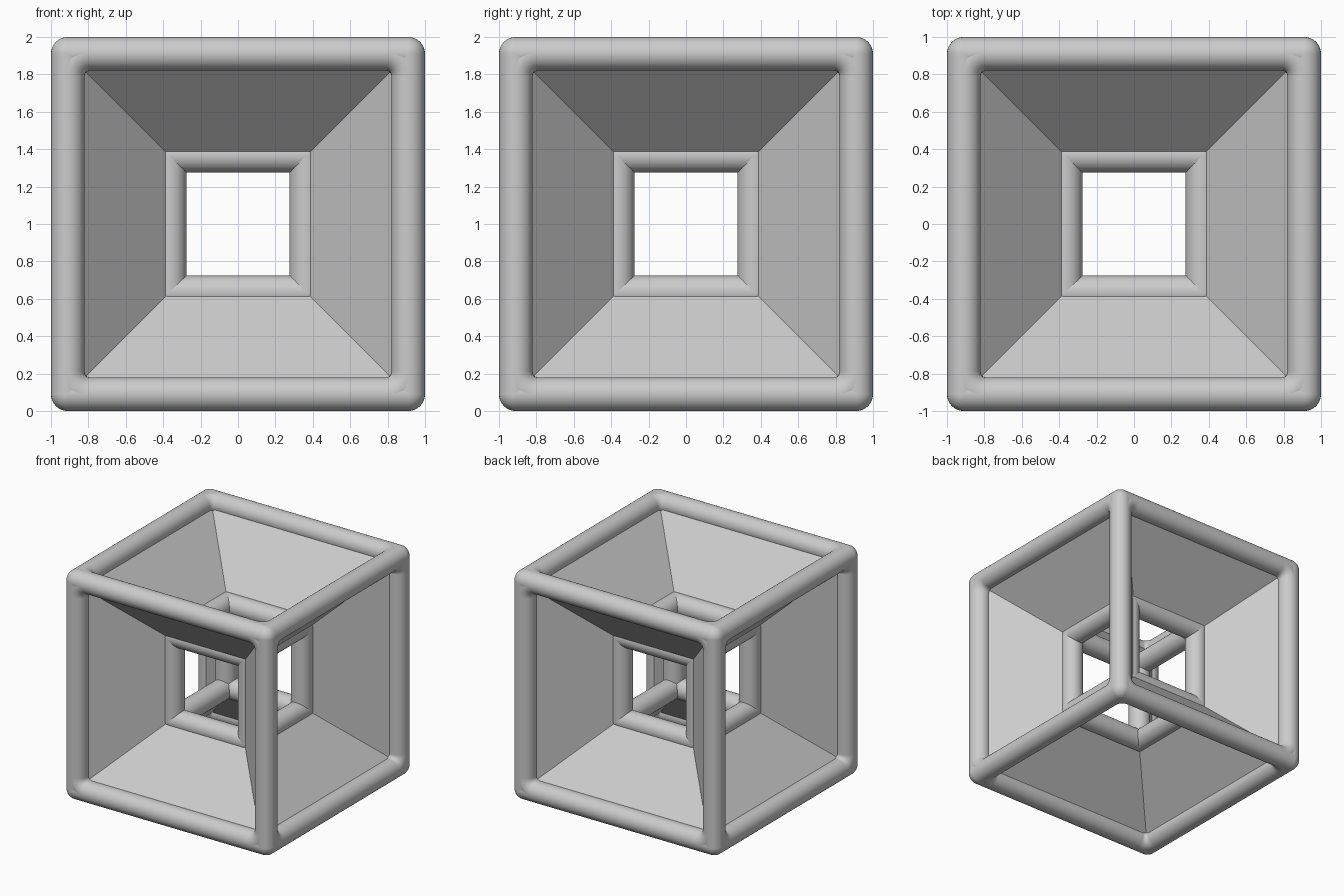
import bpy, bmesh, math
from itertools import product
from mathutils import Vector, Matrix

if "Cube" in bpy.data.objects:
    bpy.data.objects.remove(bpy.data.objects["Cube"], do_unlink=True)

OUTER, INNER, RADIUS = 0.91, 0.365, 0.09
BEND = 0.12
SHIFT = 0.064   # moves each sheet face off the diagonal, giving the sheets thickness
CENTRE = Vector((0, 0, 1))
SIGNS = (-1, 1)

grey = bpy.data.materials.new("plain_grey")
grey.use_nodes = True
colour = (0.6, 0.6, 0.6, 1)
grey.diffuse_color = colour
grey.node_tree.nodes["Principled BSDF"].inputs["Base Color"].default_value = colour


def point(axis, along, u, v):
    """Point with one coordinate on the axis and two across it."""
    p = Vector()
    p[axis], p[(axis + 1) % 3], p[(axis + 2) % 3] = along, u, v
    return p


def finish(name, bm, smooth):
    mesh = bpy.data.meshes.new(name)
    bm.to_mesh(mesh)
    bm.free()
    mesh.materials.append(grey)
    obj = bpy.data.objects.new(name, mesh)
    obj.location = CENTRE
    bpy.context.collection.objects.link(obj)
    for poly in mesh.polygons:
        poly.use_smooth = smooth


def add_tube(bm, path, normals, sides=32):
    """Sweep a circle along a path, given the in-plane normal at each point."""
    side = normals[0].cross(path[1] - path[0]).normalized()
    rings = []
    for p, n in zip(path, normals):
        angles = [math.tau * i / sides for i in range(sides)]
        rings.append([bm.verts.new(p + RADIUS * (n * math.cos(a) + side * math.sin(a)))
                      for a in angles])
    for a, b in zip(rings, rings[1:]):
        for i in range(sides):
            j = (i + 1) % sides
            bm.faces.new((a[i], a[j], b[j], b[i]))


def cube_frame(name, half):
    """Twelve round rods with ball joints at the corners."""
    bm = bmesh.new()
    for axis in range(3):
        for u, v in product(SIGNS, repeat=2):
            ends = [point(axis, s * half, u * half, v * half) for s in SIGNS]
            add_tube(bm, ends, [point(axis, 0, 1, 0)] * 2)
    for corner in product(SIGNS, repeat=3):
        bmesh.ops.create_uvsphere(bm, u_segments=32, v_segments=16, radius=RADIUS,
                                  matrix=Matrix.Translation(Vector(corner) * half))
    bmesh.ops.recalc_face_normals(bm, faces=bm.faces)
    finish(name, bm, True)


cube_frame("outer_frame", OUTER)
cube_frame("inner_frame", INNER)

# Small bends that round the inside corners of the outer openings
bm = bmesh.new()
for axis in range(3):
    for s, u, v in product(SIGNS, repeat=3):
        path, normals = [], []
        for i in range(9):
            a = math.pi / 2 * i / 8
            n = point(axis, 0, u * math.cos(a), v * math.sin(a))
            c = point(axis, s * OUTER, u * (OUTER - BEND), v * (OUTER - BEND))
            path.append(c + n * BEND)
            normals.append(n)
        add_tube(bm, path, normals)
bmesh.ops.recalc_face_normals(bm, faces=bm.faces)
finish("corner_bends", bm, True)

# Thick diagonal sheets: a funnel on each side of the cube, its rims hidden in the rods
bm = bmesh.new()
for axis, s in product(range(3), SIGNS):
    rims = []
    for h in (OUTER - SHIFT, INNER):
        rims.append([bm.verts.new(point(axis, s * (h + SHIFT), u * h, v * h))
                     for u, v in ((-1, -1), (1, -1), (1, 1), (-1, 1))])
    for i in range(4):
        j = (i + 1) % 4
        face = bm.faces.new((rims[0][i], rims[0][j], rims[1][j], rims[1][i]))
        face.normal_update()
        if face.normal[axis] * s < 0:
            face.normal_flip()
finish("diagonal_sheets", bm, False)
